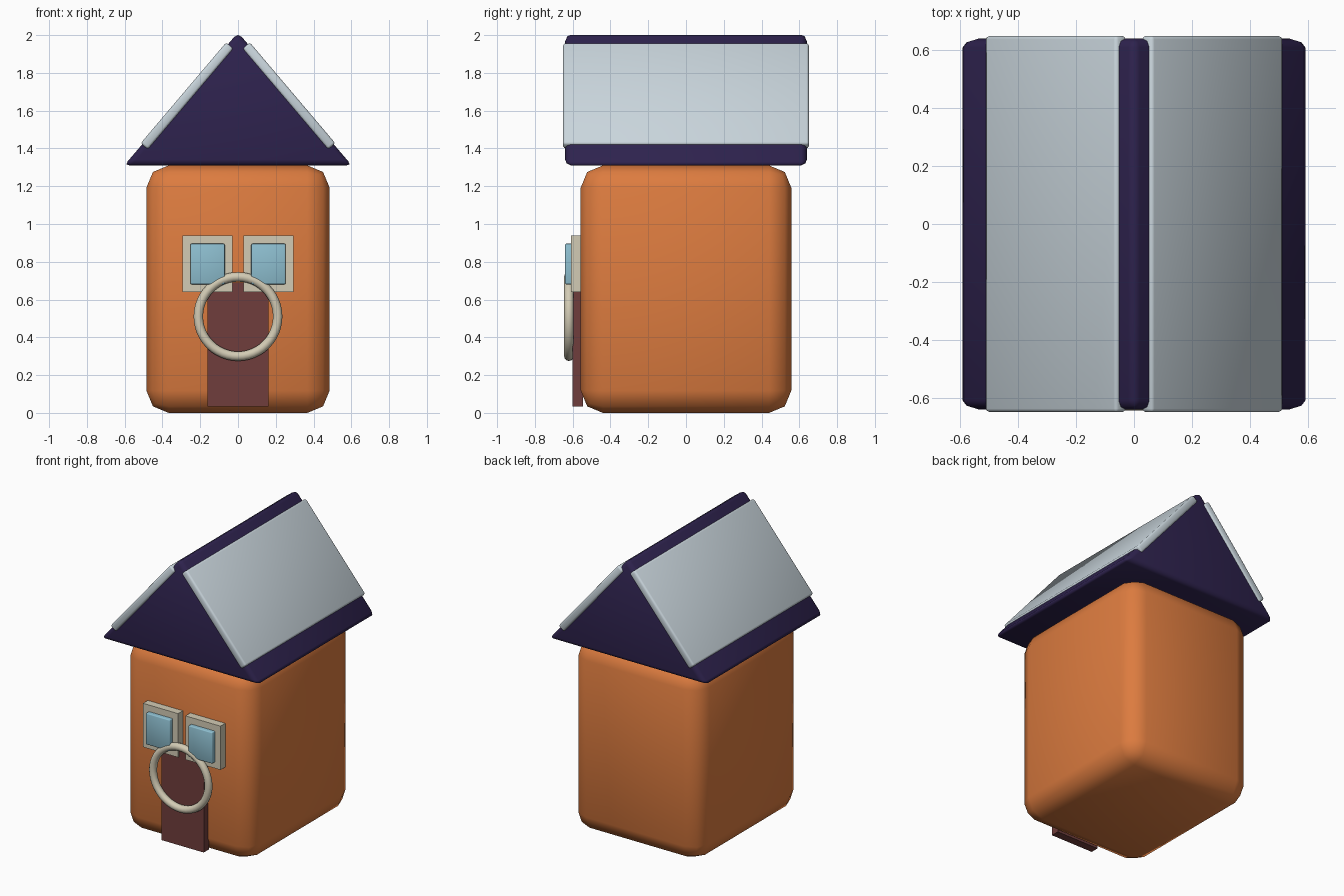
import bpy, bmesh, math
from mathutils import Matrix

if "Cube" in bpy.data.objects:
    bpy.data.objects.remove(bpy.data.objects["Cube"], do_unlink=True)


def material(name, r, g, b):
    m = bpy.data.materials.new(name)
    m.use_nodes = True
    m.diffuse_color = (r, g, b, 1)
    m.node_tree.nodes["Principled BSDF"].inputs["Base Color"].default_value = (r, g, b, 1)
    return m


orange = material("wall orange", 0.72, 0.2, 0.05)
purple = material("roof purple", 0.027, 0.016, 0.075)
silver = material("panel silver", 0.58, 0.66, 0.71)
cream = material("trim cream", 0.65, 0.6, 0.46)
blue = material("glass blue", 0.27, 0.52, 0.63)
maroon = material("door maroon", 0.16, 0.048, 0.045)


def finish(name, bm, mat, bevel=0, segments=2):
    """Turn a bmesh into an object, softly rounded when bevelled."""
    bmesh.ops.recalc_face_normals(bm, faces=bm.faces)
    mesh = bpy.data.meshes.new(name)
    bm.to_mesh(mesh)
    bm.free()
    mesh.materials.append(mat)
    obj = bpy.data.objects.new(name, mesh)
    bpy.context.collection.objects.link(obj)
    if bevel:
        mod = obj.modifiers.new("rounded edges", "BEVEL")
        mod.width, mod.segments = bevel, segments
        mod.limit_method = "ANGLE"
        mesh.shade_smooth()
    return obj


def box(name, centre, size, mat, bevel=0, turn=0):
    bm = bmesh.new()
    bmesh.ops.create_cube(bm, size=1)
    place = (Matrix.Translation(centre) @ Matrix.Rotation(turn, 4, "Y")
             @ Matrix.Diagonal((*size, 1)))
    bm.transform(place)
    return finish(name, bm, mat, bevel)


# House body with large rounded edges
box("house_body", (0, 0, 0.655), (0.97, 1.115, 1.31), orange, 0.118)

# Gabled roof: triangle extruded front to back
bm = bmesh.new()
gable = bm.faces.new([bm.verts.new((x, -0.64, z))
                      for x, z in ((-0.603, 1.31), (0.603, 1.31), (0, 2.014))])
side = bmesh.ops.extrude_face_region(bm, geom=[gable])["geom"]
bmesh.ops.translate(bm, vec=(0, 1.28, 0),
                    verts=[v for v in side if isinstance(v, bmesh.types.BMVert)])
finish("roof", bm, purple, 0.03)

# Roof panels and windows, one of each per side
for label, s in (("left", 1), ("right", -1)):
    box(label + "_roof_panel", (s * 0.27, 0, 1.678), (0.7, 1.3, 0.05),
        silver, 0.012, s * math.radians(49.7))
    box(label + "_window_frame", (s * 0.161, -0.575, 0.79), (0.266, 0.07, 0.3), cream)
    box(label + "_window_glass", (s * 0.161, -0.605, 0.788), (0.182, 0.07, 0.215), blue, 0.006)

# Door
box("door", (0, -0.573, 0.362), (0.322, 0.056, 0.655), maroon)

# Ring on the door
bpy.ops.mesh.primitive_torus_add(major_radius=0.21, minor_radius=0.025,
                                 major_segments=48, minor_segments=12,
                                 location=(0, -0.62, 0.51),
                                 rotation=(math.pi / 2, 0, 0))
ring = bpy.context.object
ring.name = "door_ring"
ring.data.materials.append(cream)
ring.data.shade_smooth()
